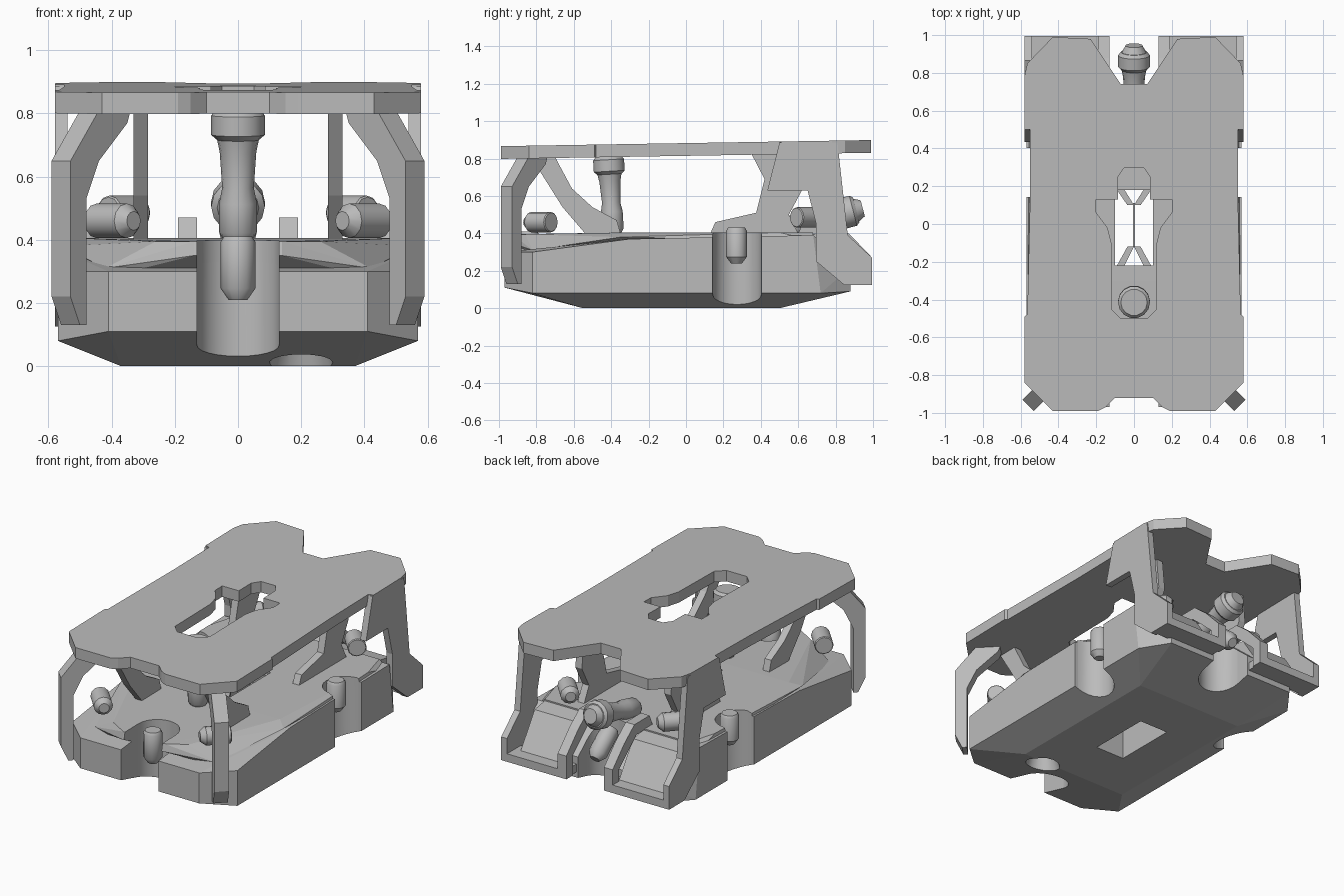
import bpy, bmesh, math
from mathutils import Vector

old = bpy.data.objects.get("Cube")
if old:
    bpy.data.objects.remove(old)

grey = bpy.data.materials.new("plain_grey")
grey.use_nodes = True
GREY = (0.5, 0.5, 0.5, 1)
grey.diffuse_color = GREY
grey.node_tree.nodes["Principled BSDF"].inputs["Base Color"].default_value = GREY


def finish(name, bm, smooth=False):
    bmesh.ops.recalc_face_normals(bm, faces=bm.faces)
    mesh = bpy.data.meshes.new(name)
    bm.to_mesh(mesh)
    bm.free()
    mesh.materials.append(grey)
    ob = bpy.data.objects.new(name, mesh)
    bpy.context.collection.objects.link(ob)
    if smooth:
        activate(ob)
        bpy.ops.object.shade_smooth_by_angle(angle=math.radians(35))
    return ob


def activate(ob):
    bpy.ops.object.select_all(action='DESELECT')
    ob.select_set(True)
    bpy.context.view_layer.objects.active = ob


def prism(name, points, depth):
    """Extrude a closed 3D outline along depth."""
    bm = bmesh.new()
    face = bm.faces.new([bm.verts.new(p) for p in points])
    new = bmesh.ops.extrude_face_region(bm, geom=[face])["geom"]
    bmesh.ops.translate(bm, vec=Vector(depth),
                        verts=[v for v in new if isinstance(v, bmesh.types.BMVert)])
    return finish(name, bm)


def box(name, low, high):
    (a, b, c), (d, e, f) = low, high
    return prism(name, [(a, b, c), (d, b, c), (d, e, c), (a, e, c)], (0, 0, f - c))


def solid(name, half_points):
    """Convex block mirrored across x."""
    bm = bmesh.new()
    for x, y, z in half_points:
        for s in (-1, 1):
            bm.verts.new((s * x, y, z))
    bmesh.ops.convex_hull(bm, input=bm.verts)
    bmesh.ops.dissolve_limit(bm, angle_limit=0.01, verts=bm.verts, edges=bm.edges)
    return finish(name, bm)


def turned(name, start, end, profile, sides=12):
    """Round part along an axis; profile holds (fraction, radius) pairs."""
    start, axis = Vector(start), Vector(end) - Vector(start)
    turn = axis.to_track_quat('Z', 'Y').to_matrix()
    bm = bmesh.new()
    rings = []
    for t, r in profile:
        rings.append([bm.verts.new(start + axis * t + turn @ Vector(
            (r * math.cos(a), r * math.sin(a), 0)))
            for a in (2 * math.pi * i / sides for i in range(sides))])
    for low, high in zip(rings, rings[1:]):
        for i in range(sides):
            j = (i + 1) % sides
            bm.faces.new((low[i], low[j], high[j], high[i]))
    bm.faces.new(rings[0])
    bm.faces.new(rings[-1])
    return finish(name, bm, True)


def cut(targets, cutters):
    for ob in targets:
        activate(ob)
        for c in cutters:
            mod = ob.modifiers.new("cut", 'BOOLEAN')
            mod.operation, mod.solver, mod.object = 'DIFFERENCE', 'EXACT', c
            bpy.ops.object.modifier_apply(modifier=mod.name)
    for c in cutters:
        bpy.data.objects.remove(c)


def mirrored(half):
    return half + [(-x, y) for x, y in reversed(half)]


# Lower hull with chamfered underside and sloped ends
hull = solid("hull", [
    (0.37, -0.55, 0), (0.37, 0.5, 0),
    (0.41, -0.97, 0.11), (0.57, -0.82, 0.08), (0.57, 0.72, 0.08), (0.45, 0.88, 0.09),
    (0.41, -0.97, 0.3), (0.57, -0.82, 0.3), (0.57, -0.3, 0.37),
    (0.57, 0.68, 0.39), (0.45, 0.88, 0.22)])

# Raised deck with bevelled front
deck = solid("deck", [
    (0.14, -0.94, 0.35), (0.14, -0.93, 0.395), (0.27, -0.87, 0.36), (0.26, -0.86, 0.395),
    (0.42, -0.82, 0.31), (0.56, -0.35, 0.38), (0.5, -0.3, 0.405),
    (0.55, 0.5, 0.405), (0.5, 0.68, 0.405), (0.56, 0.68, 0.36), (0.3, -0.86, 0.31)])


# Round notches and central well
def notch(x, y, out_x, out_y, r=0.13):
    low = (min(x, out_x) - r * (x == out_x), min(y, out_y) - r * (y == out_y), -0.1)
    high = (max(x, out_x) + r * (x == out_x), max(y, out_y) + r * (y == out_y), 0.6)
    return [turned("notch", (x, y, -0.1), (x, y, 0.6), [(0, r), (1, r)], 24),
            box("notch_mouth", low, high)]


cutters = notch(0, -0.8, 0, -1.2) + notch(0, 0.79, 0, 1.2)
for s in (-1, 1):
    cutters += notch(s * 0.55, 0.273, s * 0.8, 0.273)
cutters.append(box("well", (-0.1, -0.22, -0.1), (0.1, 0.18, 0.6)))
cutters.append(turned("port", (0.2, -0.6, -0.02), (0.2, -0.6, 0.12), [(0, 0.11), (1, 0.07)], 16))
cut([hull, deck], cutters)

# Braces inside the well
box("well_fin", (-0.006, -0.12, 0.22), (0.006, 0.11, 0.4))
for s in (-1, 1):
    for y0, y1 in ((0.18, 0.1), (-0.22, -0.12)):
        prism("well_brace", [(s * 0.09, y0, 0.34), (s * 0.05, y0, 0.34),
                             (0, y1, 0.34), (s * 0.035, y1, 0.34)], (0, 0, 0.05))

# Top plate with clipped corners, gently rising towards the back
plate_half = [(0.1, -0.92), (0.15, -0.97), (0.19, -0.99), (0.43, -0.99), (0.58, -0.84),
              (0.58, -0.49), (0.565, -0.48), (0.55, 0.14), (0.55, 0.5), (0.58, 0.51),
              (0.58, 0.78), (0.565, 0.85), (0.43, 0.99), (0.23, 0.98), (0.07, 0.74)]
top_plate = prism("top_plate", [(x, y, 0.798) for x, y in mirrored(plate_half)], (0, 0, 0.068))
slot_half = [(0.07, -0.5), (0.12, -0.45), (0.12, -0.1), (0.14, -0.02), (0.2, 0.06),
             (0.2, 0.13), (0.085, 0.13), (0.085, 0.25), (0.05, 0.3)]
cut([top_plate], [prism("slot", [(x, y, 0.6) for x, y in mirrored(slot_half)], (0, 0, 0.6))])
for v in top_plate.data.vertices:
    v.co.z += 0.0165 * (v.co.y + 1)

# Side profiles as (y, z)
REAR_LEG = [(0.5, 0.885), (0.435, 0.63), (0.65, 0.63), (0.696, 0.45), (0.696, 0.25),
            (0.845, 0.125), (0.995, 0.125), (0.995, 0.27), (0.865, 0.39), (0.81, 0.885)]
REAR_FIN = [(0.6, 0.4), (0.63, 0.47), (0.78, 0.47), (0.88, 0.39), (0.995, 0.27),
            (0.995, 0.125), (0.93, 0.125), (0.93, 0.25), (0.83, 0.34), (0.76, 0.4)]
FRONT_STRUT = [(-0.83, 0.81), (-0.7, 0.81), (-0.68, 0.77), (-0.61, 0.64), (-0.5, 0.54),
               (-0.37, 0.47), (-0.35, 0.4), (-0.54, 0.4), (-0.66, 0.54)]
REAR_STRUT = [(0.35, 0.825), (0.42, 0.69), (0.375, 0.51), (0.157, 0.46), (0.13, 0.4),
              (0.6, 0.4), (0.55, 0.5), (0.62, 0.63), (0.6, 0.825)]
# Corner leg profile as (inset along the diagonal, z)
FRONT_LEG = [(0.19, 0.81), (0.18, 0.77), (0.09, 0.65), (0.05, 0.53), (0.05, 0.13),
             (0.03, 0.13), (0, 0.22), (0, 0.65), (0.09, 0.81)]
POD = [(0, 0.03), (0.18, 0.055), (0.97, 0.055), (1, 0.05)]
NOZZLE = [(0, 0.03), (0.18, 0.055), (0.92, 0.055), (1, 0.045)]

for s, side in ((1, "left"), (-1, "right")):
    prism("front_leg_" + side,
          [(s * (0.53 - d), -0.99 + d, z) for d, z in FRONT_LEG], (s * 0.06, 0.06, 0))
    for name, outline in (("front_strut_", FRONT_STRUT), ("rear_strut_", REAR_STRUT)):
        prism(name + side, [(s * 0.285, y, z) for y, z in outline], (s * 0.045, 0, 0))
    prism("rear_leg_" + side, [(s * 0.54, y, z) for y, z in REAR_LEG], (s * 0.04, 0, 0))
    prism("rear_fin_" + side, [(s * 0.13, y, z) for y, z in REAR_FIN], (s * 0.06, 0, 0))
    # Rear foot bar and ramp behind the hull
    x0, x1 = sorted((s * 0.14, s * 0.57))
    box("rear_foot_" + side, (x0, 0.86, 0.125), (x1, 0.995, 0.175))
    prism("rear_ramp_" + side, [(s * 0.18, y, z) for y, z in
                                ((0.66, 0.4), (0.78, 0.38), (0.92, 0.17), (0.75, 0.17))],
          (s * 0.32, 0, 0))
    # Horizontal and vertical thruster pods
    turned("front_pod_" + side, (s * 0.33, -0.85, 0.46), (s * 0.45, -0.72, 0.46), POD)
    turned("rear_pod_" + side, (s * 0.3, 0.71, 0.485), (s * 0.41, 0.59, 0.485), POD)
    turned("side_nozzle_" + side, (s * 0.49, 0.27, 0.24), (s * 0.49, 0.27, 0.43), NOZZLE)

# Nozzles in the end notches
turned("front_nozzle", (0, -0.84, 0.21), (0, -0.84, 0.41), NOZZLE)
turned("rear_nozzle", (0, 0.9, 0.25), (0, 0.74, 0.38), NOZZLE)

# Two round-headed columns: one upright, one leaning out of the back
COLUMN = [(0, 0.045), (0.06, 0.06), (0.28, 0.06), (0.4, 0.05), (0.68, 0.058), (0.77, 0.066),
          (0.81, 0.085), (0.96, 0.085), (1, 0.07)]
turned("front_column", (0, -0.39, 0.4), (0, -0.415, 0.81), COLUMN, 14)
turned("rear_column", (0, 0.5, 0.42), (0, 0.91, 0.525), COLUMN, 14)
turned("rear_column_lens", (0, 0.9, 0.522), (0, 0.945, 0.534), [(0, 0.07), (1, 0.045)], 14)
